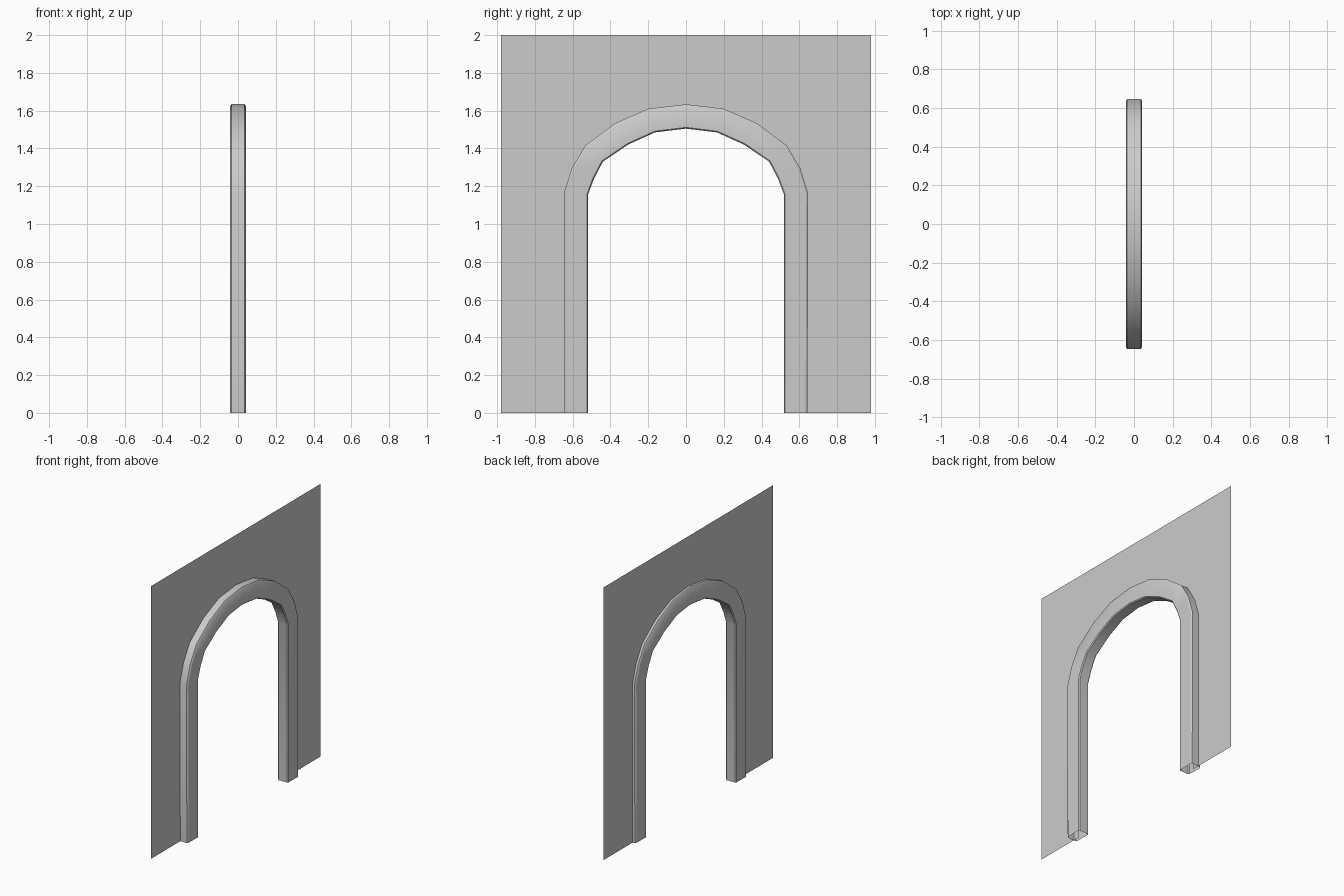
import bpy
import bmesh

cube = bpy.data.objects.get("Cube")
if cube:
    bpy.data.objects.remove(cube, do_unlink=True)

plaster = bpy.data.materials.new("grey_plaster")
plaster.use_nodes = True
grey = (0.6, 0.6, 0.6, 1)
plaster.diffuse_color = grey
plaster.node_tree.nodes["Principled BSDF"].inputs["Base Color"].default_value = grey

WALL_X, HALF_WIDTH, HEIGHT = -0.018, 0.98, 2.0
DEPTH = 0.042

# Half arch outlines (y, z), from the floor to the crown
outer_half = [(0.643, 0), (0.647, 1.16), (0.605, 1.295), (0.533, 1.416),
              (0.376, 1.533), (0.2, 1.61), (0, 1.634)]
inner_half = [(0.519, 0), (0.519, 1.155), (0.487, 1.24), (0.44, 1.33),
              (0.307, 1.42), (0.164, 1.485), (0, 1.505)]


def mirrored(half):
    return [(-y, z) for y, z in half] + [(y, z) for y, z in half[-2::-1]]


def between(a, b, t):
    return tuple(p + (q - p) * t for p, q in zip(a, b))


def make_object(name, bm):
    mesh = bpy.data.meshes.new(name)
    bm.to_mesh(mesh)
    bm.free()
    obj = bpy.data.objects.new(name, mesh)
    bpy.context.collection.objects.link(obj)
    mesh.materials.append(plaster)
    return obj


outer, inner = mirrored(outer_half), mirrored(inner_half)

# Arch surround: bevelled hollow section swept round the opening, open at the floor
section = [(0, 0.035), (0.08, 0.042), (0.95, 0.042), (1, 0.035)]
section += [(t, -x) for t, x in reversed(section)]
bm = bmesh.new()
rings = [[bm.verts.new((x, *between(o, i, t))) for t, x in section]
         for o, i in zip(outer, inner)]
for a, b in zip(rings, rings[1:]):
    for k in range(len(section)):
        n = (k + 1) % len(section)
        bm.faces.new((a[k], a[n], b[n], b[k]))
bmesh.ops.recalc_face_normals(bm, faces=bm.faces)
surround = make_object("arch_surround", bm)

# Thin wall: its cut edge runs inside the surround
cut = [between(o, i, 0.44) for o, i in zip(outer, inner)]
path = [(-HALF_WIDTH, 0)] + cut + [(HALF_WIDTH, 0)]
bm = bmesh.new()
low = [bm.verts.new((WALL_X, y, z)) for y, z in path]
high = [bm.verts.new((WALL_X, y, HEIGHT)) for y, z in path]
for k in range(len(path) - 1):
    bm.faces.new((low[k], low[k + 1], high[k + 1], high[k]))
make_object("wall_panel", bm)

bpy.ops.object.select_all(action="DESELECT")
surround.select_set(True)
bpy.context.view_layer.objects.active = surround
bpy.ops.object.shade_smooth_by_angle(angle=0.6)
